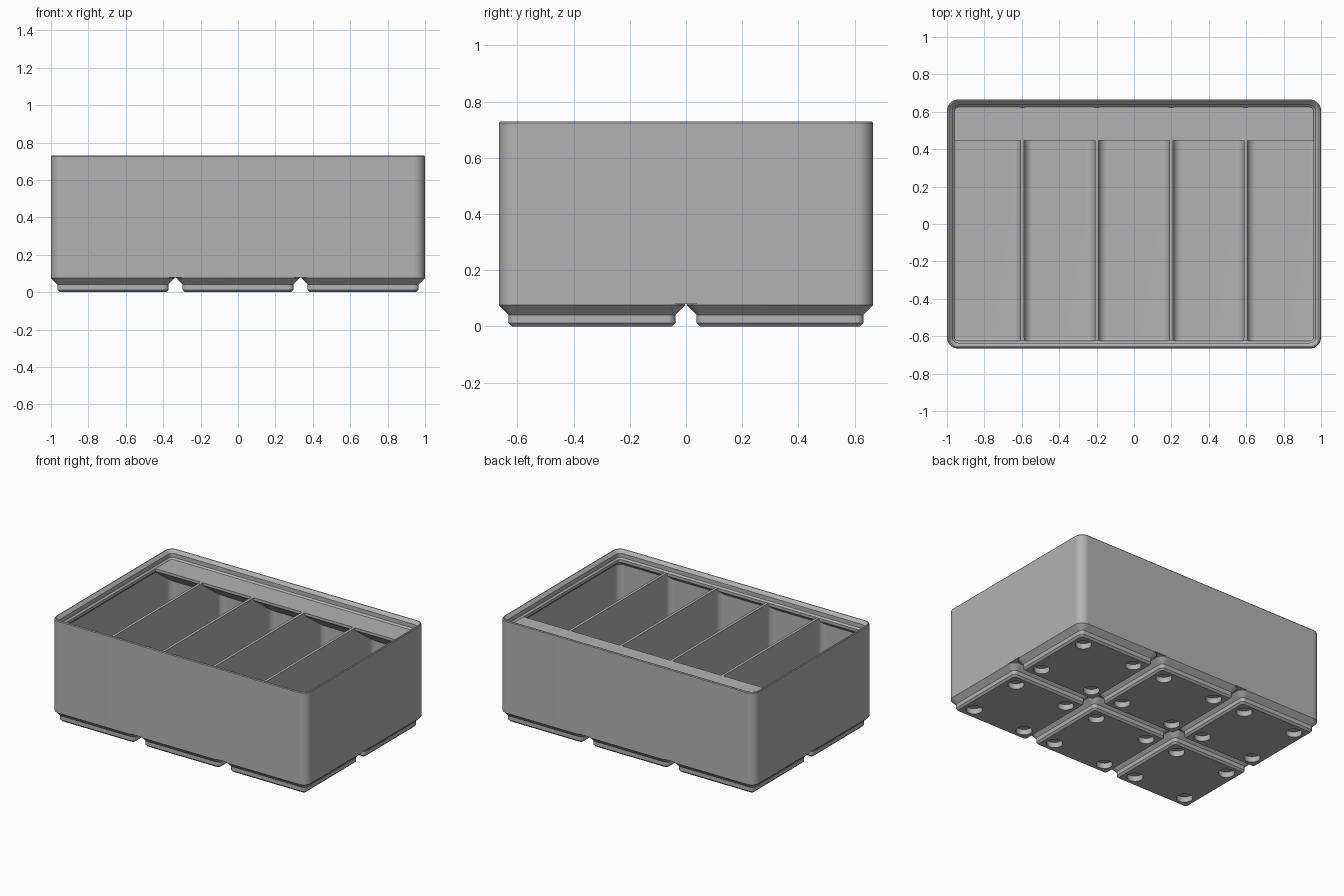
import bpy
import bmesh
import math
from mathutils import Matrix, Vector

MM = 2 / 125.5            # dimensions below are in millimetres
W, D = 125.5, 83.5        # outer footprint
CELL, PITCH = 41.5, 42
WALL, DIVIDER, SLOTS = 0.95, 1.2, 5
RADIUS, FILLET = 3.75, 2.8
SHELF, FLOOR = 42, 7

cube = bpy.data.objects.get("Cube")
if cube:
    bpy.data.objects.remove(cube, do_unlink=True)

grey = bpy.data.materials.new("plain grey")
grey.use_nodes = True
color = (0.45, 0.45, 0.45, 1)
grey.diffuse_color = color
grey.node_tree.nodes["Principled BSDF"].inputs["Base Color"].default_value = color


def ring(bm, w, d, inset, z, center=(0, 0), steps=8):
    """Rounded rectangle of vertices, inset from the w by d outline."""
    r = max(RADIUS - inset, 0.3)
    hx, hy = w / 2 - inset - r, d / 2 - inset - r
    verts = []
    for i, (sx, sy) in enumerate(((1, 1), (-1, 1), (-1, -1), (1, -1))):
        for k in range(steps + 1):
            a = math.pi / 2 * (i + k / steps)
            verts.append(bm.verts.new((center[0] + sx * hx + r * math.cos(a),
                                       center[1] + sy * hy + r * math.sin(a), z)))
    return verts


def loft(bm, w, d, profile, center=(0, 0), closed=False):
    """Skin rounded rectangles through (inset, z) pairs."""
    rings = [ring(bm, w, d, inset, z, center) for inset, z in profile]
    pairs = list(zip(rings, rings[1:]))
    if closed:
        pairs.append((rings[-1], rings[0]))
    else:
        bm.faces.new(rings[0][::-1])
        bm.faces.new(rings[-1])
    for a, b in pairs:
        for i in range(len(a)):
            j = (i + 1) % len(a)
            bm.faces.new((a[i], a[j], b[j], b[i]))


def add_box(bm, lo, hi):
    size = Vector(hi) - Vector(lo)
    mid = (Vector(hi) + Vector(lo)) / 2
    made = bmesh.ops.create_cube(bm, size=1, matrix=Matrix.Translation(mid) @ Matrix.Diagonal((*size, 1)))
    return made["verts"]


def finish(bm, name):
    bmesh.ops.recalc_face_normals(bm, faces=bm.faces)
    bm.transform(Matrix.Scale(MM, 4))
    mesh = bpy.data.meshes.new(name)
    bm.to_mesh(mesh)
    bm.free()
    mesh.materials.append(grey)
    obj = bpy.data.objects.new(name, mesh)
    bpy.context.collection.objects.link(obj)
    return obj


def activate(obj):
    bpy.ops.object.select_all(action="DESELECT")
    obj.select_set(True)
    bpy.context.view_layer.objects.active = obj


def cut(obj, cutter):
    mod = obj.modifiers.new("cut", "BOOLEAN")
    mod.operation, mod.solver, mod.object = "DIFFERENCE", "EXACT", cutter
    activate(obj)
    bpy.ops.object.modifier_apply(modifier=mod.name)
    bpy.data.objects.remove(cutter, do_unlink=True)


def smooth(obj):
    activate(obj)
    bpy.ops.object.shade_smooth_by_angle(angle=math.radians(30))
    obj.modifiers.new("even normals", "WEIGHTED_NORMAL").keep_sharp = True


# Bin body, first as a solid block
bm = bmesh.new()
loft(bm, W, D, [(0, 5), (0, 45.45), (0.25, 45.8), (0.6, 45.8)])
body = finish(bm, "bin_body")

# Five compartments with rounded corners and floors, leaving thin dividers
slot = (W - 2 * WALL - (SLOTS - 1) * DIVIDER) / SLOTS
top = SHELF + 0.02
for n in range(SLOTS):
    x = -W / 2 + WALL + n * (slot + DIVIDER)
    bm = bmesh.new()
    add_box(bm, (x, -D / 2 + WALL, FLOOR), (x + slot, D / 2 - WALL, top))
    edges = [e for e in bm.edges if min(v.co.z for v in e.verts) < FLOOR + 1]
    bmesh.ops.bevel(bm, geom=edges, offset=FILLET, segments=7, profile=0.5, affect="EDGES")
    cut(body, finish(bm, "compartment_cutter"))

# Stepped recess of the stacking rim
bm = bmesh.new()
loft(bm, W, D, [(2.6, SHELF), (1.9, 42.7), (1.9, 44.5), (0.6, 45.8), (0.6, 47)])
cut(body, finish(bm, "rim_cutter"))
smooth(body)

# Sloped ledge that carries the rim
bm = bmesh.new()
loft(bm, W, D, [(0.5, 39.15), (WALL, 39.15), (2.6, 40.8), (2.6, SHELF), (0.5, SHELF)], closed=True)
smooth(finish(bm, "rim_ledge"))

# Label shelf along the back, with a sloped underside
bm = bmesh.new()
half, back = W / 2 - WALL, D / 2 - WALL
front = back - 12.82
outline = [(front, SHELF), (front, SHELF - 1.2), (back, SHELF - 10.5), (back, SHELF)]
ends = [[bm.verts.new((s * half, y, z)) for y, z in outline] for s in (-1, 1)]
for end in ends:
    bm.faces.new(end)
for i in range(4):
    j = (i + 1) % 4
    bm.faces.new((ends[0][i], ends[0][j], ends[1][j], ends[1][i]))
corners = [e for e in bm.edges if all(v.co.y > back - 0.1 for v in e.verts)
           and abs(e.verts[0].co.x - e.verts[1].co.x) < 0.1]
bmesh.ops.bevel(bm, geom=corners, offset=2.4, segments=6, profile=0.5, affect="EDGES")
smooth(finish(bm, "label_shelf"))

# Six stepped feet, each with four round magnet holes
feet_bm, holes_bm = bmesh.new(), bmesh.new()
for i in range(3):
    for j in range(2):
        cx, cy = (i - 1) * PITCH, (j - 0.5) * PITCH
        loft(feet_bm, CELL, CELL, [(2.95, 0), (2.15, 0.8), (2.15, 2.6), (0, 4.75), (0, 5)], (cx, cy))
        for sx in (-13, 13):
            for sy in (-13, 13):
                bmesh.ops.create_cone(holes_bm, cap_ends=True, segments=32, radius1=3.25, radius2=3.25,
                                      depth=4.8, matrix=Matrix.Translation((cx + sx, cy + sy, 0)))
feet = finish(feet_bm, "feet")
cut(feet, finish(holes_bm, "magnet_hole_cutter"))
smooth(feet)
